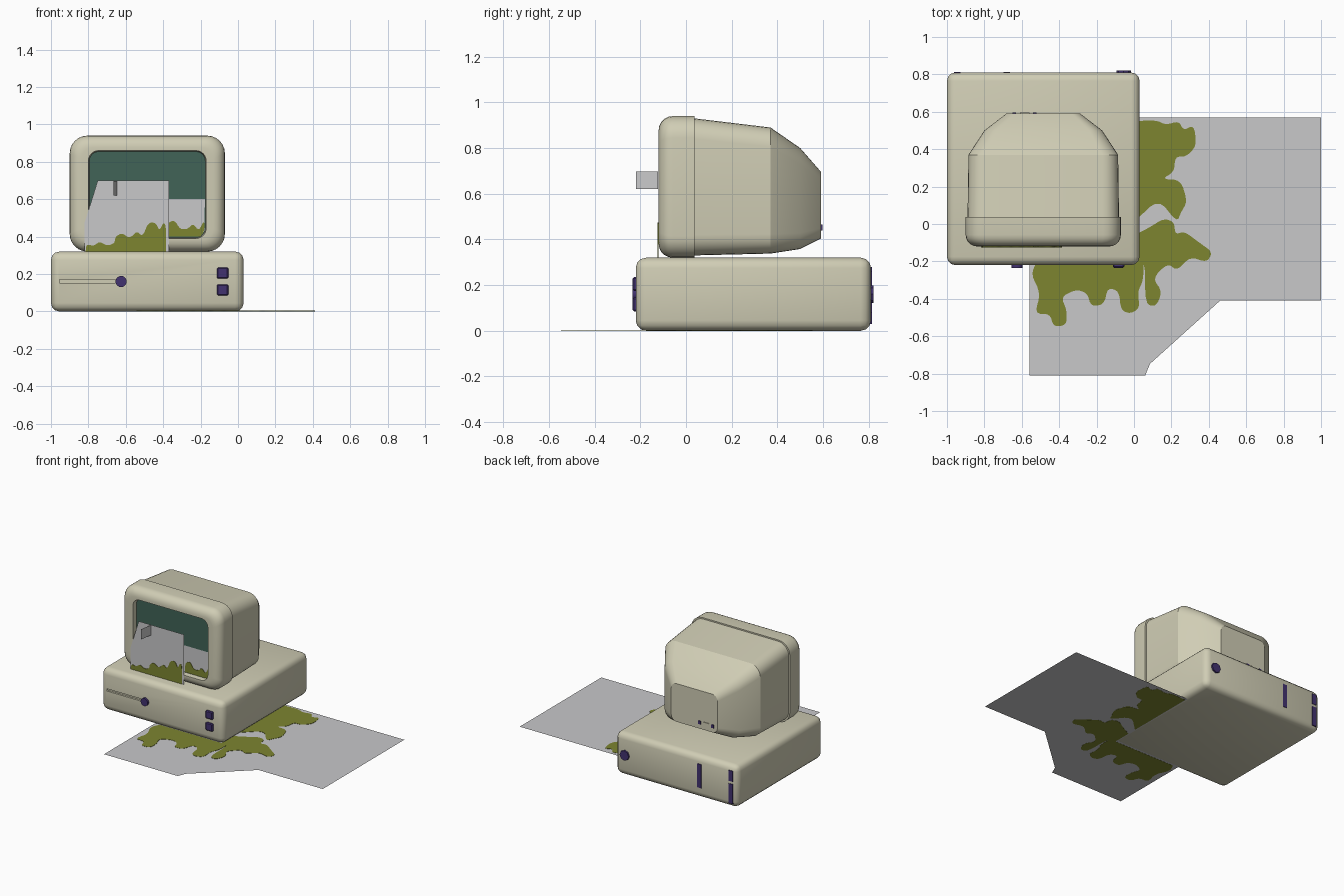
import bpy, bmesh, math
from mathutils import Matrix

if "Cube" in bpy.data.objects:
    bpy.data.objects.remove(bpy.data.objects["Cube"])


def material(name, r, g, b):
    m = bpy.data.materials.new(name)
    m.diffuse_color = (r, g, b, 1)
    m.use_nodes = True
    m.node_tree.nodes["Principled BSDF"].inputs["Base Color"].default_value = m.diffuse_color
    return m


CREAM = material("cream plastic", 0.63, 0.61, 0.46)
TEAL = material("dark teal glass", 0.052, 0.125, 0.095)
GREY = material("light grey", 0.58, 0.58, 0.59)
OLIVE = material("olive green", 0.205, 0.235, 0.03)
PURPLE = material("dark purple", 0.055, 0.032, 0.16)


def finish(bm, name, mats, angle=25):
    bmesh.ops.recalc_face_normals(bm, faces=bm.faces[:])
    me = bpy.data.meshes.new(name)
    bm.to_mesh(me)
    bm.free()
    for m in mats:
        me.materials.append(m)
    me.shade_smooth()
    me.set_sharp_from_angle(angle=math.radians(angle))
    ob = bpy.data.objects.new(name, me)
    bpy.context.collection.objects.link(ob)
    return ob


def box(name, lo, hi, mat, bevel=0, segs=3):
    bm = bmesh.new()
    bmesh.ops.create_cube(bm, size=1)
    for v in bm.verts:
        v.co = [lo[i] + (v.co[i] + 0.5) * (hi[i] - lo[i]) for i in range(3)]
    if bevel:
        bmesh.ops.bevel(bm, geom=bm.edges[:], offset=bevel, segments=segs,
                        profile=0.5, affect='EDGES')
    return finish(bm, name, [mat], 35)


def disc(name, centre, r, depth, mat, sides):
    bm = bmesh.new()
    bmesh.ops.create_cone(bm, cap_ends=True, segments=sides, radius1=r, radius2=r, depth=depth,
                          matrix=Matrix.Translation(centre) @ Matrix.Rotation(math.pi / 2, 4, 'X'))
    return finish(bm, name, [mat], 35)


def round_rect(x0, x1, z0, z1, r, n=6):
    pts = []
    for k, (cx, cz) in enumerate([(x1 - r, z1 - r), (x0 + r, z1 - r),
                                  (x0 + r, z0 + r), (x1 - r, z0 + r)]):
        for i in range(n + 1):
            a = math.pi / 2 * (k + i / n)
            pts.append((cx + r * math.cos(a), cz + r * math.sin(a)))
    return pts


def plate(name, pts, level, mat, thick=0, upright=False):
    """Flat outline, lying at height z or standing at depth y."""
    bm = bmesh.new()
    f = bm.faces.new([bm.verts.new((a, level, b) if upright else (a, b, level)) for a, b in pts])
    if thick:
        ext = bmesh.ops.extrude_face_region(bm, geom=[f], use_keep_orig=True)
        for g in ext["geom"]:
            if isinstance(g, bmesh.types.BMVert):
                g.co[1 if upright else 2] += thick
    bmesh.ops.triangulate(bm, faces=bm.faces[:])
    return finish(bm, name, [mat])


def soften(pts, rounds=2):
    """Corner cutting on an open line, end points kept."""
    for _ in range(rounds):
        out = [pts[0]]
        for (a, b), (c, d) in zip(pts, pts[1:]):
            out += [(a * .78 + c * .22, b * .78 + d * .22), (a * .22 + c * .78, b * .22 + d * .78)]
        pts = out + [pts[-1]]
    return pts


# Computer case with drive slot groove
case = box("computer_case", (-1, -0.22, 0), (0.03, 0.81, 0.32), CREAM, 0.045)
cutter = box("slot_cutter", (-0.955, -0.3, 0.153), (-0.655, -0.205, 0.17), CREAM)
cutter.hide_render = True
cutter.hide_viewport = True
mod = case.modifiers.new("slot", 'BOOLEAN')
mod.operation = 'DIFFERENCE'
mod.object = cutter

# Front controls
disc("drive_knob", (-0.625, -0.222, 0.16), 0.03, 0.026, PURPLE, 16)
for i, z in enumerate((0.085, 0.175)):
    box(f"front_button_{i}", (-0.112, -0.234, z), (-0.052, -0.21, z + 0.06), PURPLE, 0.006, 1)

# Rear connectors
disc("rear_socket", (-0.055, 0.81, 0.16), 0.038, 0.024, PURPLE, 8)
for i, (x, z0, z1) in enumerate([(-0.68, 0.08, 0.26), (-0.945, 0.2, 0.28), (-0.945, 0.03, 0.18)]):
    box(f"rear_port_{i}", (x - 0.017, 0.8, z0), (x + 0.017, 0.814, z1), PURPLE)

# Monitor: one loft from the screen, round the bezel, to the tapered back
X0, X1, Z0, Z1 = -0.90, -0.07, 0.32, 0.94
rings = [(-0.085, -0.795, -0.175, 0.395, 0.855, 0.05), (-0.12, -0.80, -0.17, 0.39, 0.86, 0.055)]
R, STEPS = 0.062, 5
for k in range(STEPS + 1):
    a = math.pi / 2 * (1 - k / STEPS)
    d = R * (1 - math.cos(a))
    rings.append((-0.12 + R * (1 - math.sin(a)), X0 + d, X1 - d, Z0 + d, Z1 - d, 0.095 - d * 0.5))
rings += [(0.037, X0, X1, Z0, Z1, 0.095),
          (0.037, -0.89, -0.08, 0.33, 0.93, 0.09),
          (0.37, -0.885, -0.085, 0.338, 0.89, 0.085),
          (0.50, -0.80, -0.17, 0.358, 0.80, 0.07),
          (0.592, -0.68, -0.29, 0.405, 0.695, 0.045)]
bm = bmesh.new()
loops = [[bm.verts.new((x, r[0], z)) for x, z in round_rect(*r[1:])] for r in rings]
for la, lb in zip(loops, loops[1:]):
    for i in range(len(la)):
        j = (i + 1) % len(la)
        bm.faces.new((la[i], la[j], lb[j], lb[i]))
bm.faces.new(loops[-1])
bm.faces.new(loops[0]).material_index = 1
finish(bm, "monitor", [CREAM, TEAL])

# Small sockets on the back of the monitor
for i, (x0, x1) in enumerate([(-0.54, -0.52), (-0.61, -0.56), (-0.65, -0.63)]):
    box(f"monitor_socket_{i}", (x0, 0.585, 0.44), (x1, 0.597, 0.465), CREAM if i == 1 else PURPLE)

# Grey sheets and green growth over the screen
plate("screen_sheet", [(-0.82, 0.32), (-0.37, 0.32), (-0.37, 0.70), (-0.75, 0.70),
                       (-0.75, 0.475), (-0.82, 0.475)], -0.122, GREY, 0, True)
plate("screen_inner_sheet", [(-0.40, 0.40), (-0.20, 0.40), (-0.18, 0.43), (-0.177, 0.60),
                             (-0.40, 0.60)], -0.088, GREY, 0, True)
low = [(-0.815, 0.32), (-0.81, 0.36), (-0.77, 0.35), (-0.74, 0.375), (-0.70, 0.35), (-0.66, 0.365),
       (-0.655, 0.40), (-0.62, 0.42), (-0.58, 0.39), (-0.54, 0.43), (-0.51, 0.40), (-0.48, 0.475),
       (-0.44, 0.475), (-0.42, 0.43), (-0.40, 0.475), (-0.385, 0.46), (-0.385, 0.34), (-0.385, 0.32)]
plate("screen_growth", soften(low), -0.125, OLIVE, 0.004, True)
inner = [(-0.38, 0.40), (-0.38, 0.47), (-0.34, 0.49), (-0.31, 0.44), (-0.27, 0.44), (-0.24, 0.47),
         (-0.21, 0.43), (-0.18, 0.49), (-0.18, 0.43), (-0.20, 0.40)]
plate("screen_inner_growth", soften(inner), -0.092, OLIVE, 0.003, True)

# Small flag standing out of the screen sheet
bm = bmesh.new()
bm.faces.new([bm.verts.new(c) for c in [(-0.648, -0.122, 0.62), (-0.665, -0.218, 0.62),
                                        (-0.665, -0.218, 0.697), (-0.648, -0.122, 0.697)]])
finish(bm, "screen_flag", [GREY])

# Ground sheet
plate("ground_sheet", [(-0.56, -0.81), (0.06, -0.81), (0.06, -0.72), (0.085, -0.748), (0.46, -0.41),
                       (1, -0.41), (1, 0.57), (-0.1, 0.57), (-0.1, -0.15), (-0.56, -0.15)], 0.002, GREY)

# Green growth on the ground, running out from under the case
patches = [
    [(0, 0.55), (0.12, 0.555), (0.17, 0.53), (0.24, 0.55), (0.265, 0.50), (0.32, 0.53), (0.335, 0.42),
     (0.28, 0.36), (0.22, 0.36), (0.215, 0.28), (0.15, 0.24), (0.25, 0.235), (0.285, 0.12),
     (0.25, 0.06), (0.23, 0.01), (0.13, 0.135), (0, 0.01)],
    [(0, -0.06), (0.08, -0.02), (0.16, 0.03), (0.215, 0.01), (0.22, -0.055), (0.27, -0.04),
     (0.35, -0.10), (0.42, -0.15), (0.39, -0.205), (0.30, -0.175), (0.23, -0.25), (0.18, -0.21),
     (0.10, -0.29), (0.15, -0.36), (0.12, -0.44), (0.06, -0.43), (0.06, -0.2), (0, -0.2)],
    [(-0.52, -0.2), (-0.55, -0.27), (-0.50, -0.37), (-0.53, -0.48), (-0.45, -0.48), (-0.43, -0.55),
     (-0.36, -0.54), (-0.36, -0.46), (-0.39, -0.39), (-0.31, -0.35), (-0.25, -0.37), (-0.23, -0.44),
     (-0.16, -0.43), (-0.14, -0.34), (-0.08, -0.36), (-0.07, -0.46), (-0.02, -0.48), (0.03, -0.45),
     (0.02, -0.36), (0.05, -0.30), (0.05, -0.2)],
]
for i, p in enumerate(patches):
    plate(f"ground_growth_{i}", soften(p), 0.001, OLIVE, 0.003)
